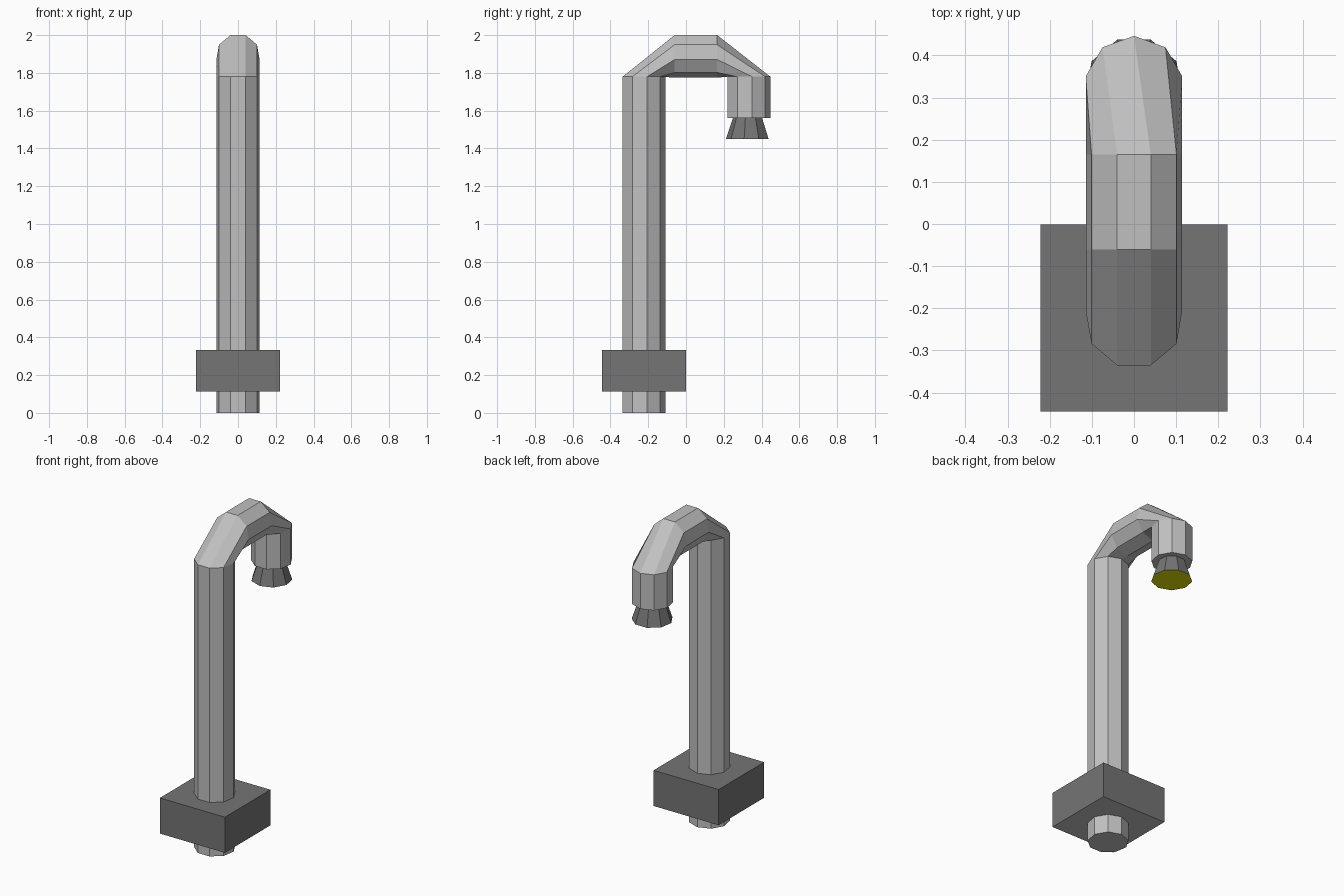
import bpy, bmesh, math
from mathutils import Vector

if "Cube" in bpy.data.objects:
    bpy.data.objects.remove(bpy.data.objects["Cube"])

SIDES = 9
R = 0.1162


def material(name, rgb):
    m = bpy.data.materials.new(name)
    m.diffuse_color = (*rgb, 1)
    m.use_nodes = True
    m.node_tree.nodes["Principled BSDF"].inputs["Base Color"].default_value = m.diffuse_color
    return m


light_metal = material("light grey metal", (0.53, 0.53, 0.53))
dark_metal = material("dark grey metal", (0.177, 0.177, 0.177))
lamp_yellow = material("lamp yellow", (0.75, 0.75, 0.002))


def ring(centre, outward, radius=R, start=20):
    """Nine-sided ring spanned by the outward direction and the x axis."""
    c, o, x = Vector(centre), Vector(outward), Vector((1, 0, 0))
    pts = []
    for k in range(SIDES):
        a = math.radians(start + 360 / SIDES * k)
        pts.append(c + radius * (math.cos(a) * o + math.sin(a) * x))
    return pts


def colour_underside(me, mats):
    """First material everywhere, last one on downward faces."""
    for m in mats:
        me.materials.append(m)
    for f in me.polygons:
        f.material_index = len(mats) - 1 if f.normal.z < -0.9 else 0


def loft(name, rings, mats):
    """Skin a list of rings and cap both ends."""
    bm = bmesh.new()
    loops = [[bm.verts.new(p) for p in r] for r in rings]
    for a, b in zip(loops, loops[1:]):
        for i in range(SIDES):
            j = (i + 1) % SIDES
            bm.faces.new((a[i], a[j], b[j], b[i]))
    bm.faces.new(loops[0])
    bm.faces.new(loops[-1])
    bmesh.ops.recalc_face_normals(bm, faces=bm.faces)
    me = bpy.data.meshes.new(name)
    bm.to_mesh(me)
    bm.free()
    colour_underside(me, mats)
    ob = bpy.data.objects.new(name, me)
    bpy.context.collection.objects.link(ob)
    return ob


POLE_Y, LAMP_Y = -0.226, 0.330

# Pole, bent arch and hanging end as one tube
loft("pole_and_arch", [
    ring((0, POLE_Y, 0), (0, -1, 0)),
    ring((0, POLE_Y, 1.78), (0, -1, 0)),
    ring((0, -0.06, 1.891), (0, 0, 1)),
    ring((0, 0.165, 1.891), (0, 0, 1)),
    ring((0, LAMP_Y, 1.78), (0, 1, 0), start=0),
    ring((0, LAMP_Y, 1.56), (0, 1, 0), start=0),
], [light_metal])

# Flared lamp shade with a glowing underside
loft("lamp_shade", [
    ring((0, 0.328, 1.56), (0, 1, 0), 0.08),
    ring((0, 0.328, 1.45), (0, 1, 0), R),
], [dark_metal, lamp_yellow])

# Square base block around the pole, lighter underneath
bpy.ops.mesh.primitive_cube_add(size=1, location=(0, -0.223, 0.223))
base = bpy.context.object
base.name = "base_block"
base.scale = (0.444, 0.444, 0.22)
colour_underside(base.data, [dark_metal, light_metal])
